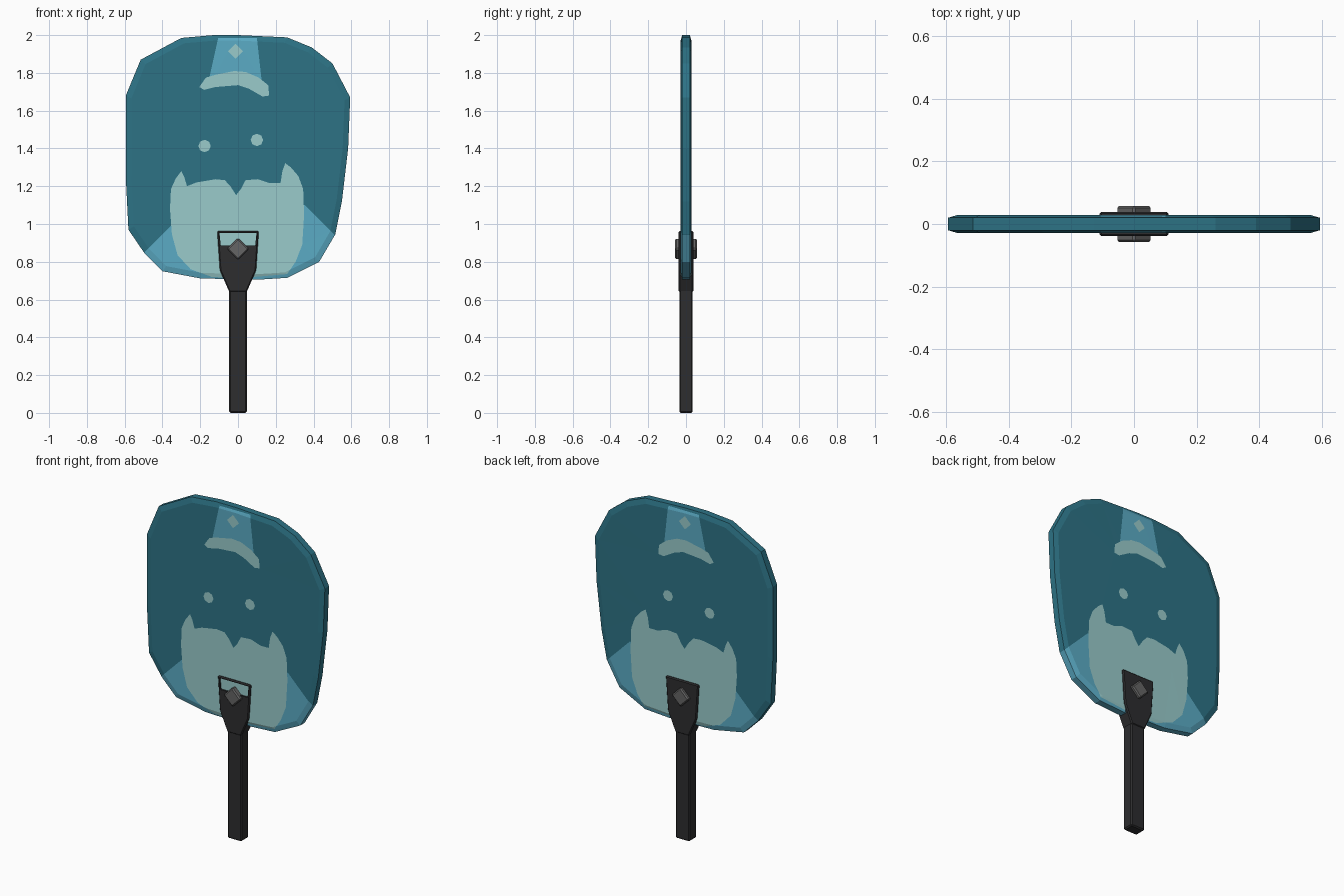
import bpy, bmesh, math
from mathutils import Vector
from mathutils.geometry import delaunay_2d_cdt, intersect_point_line

if "Cube" in bpy.data.objects:
    bpy.data.objects.remove(bpy.data.objects["Cube"], do_unlink=True)


def material(name, r, g, b):
    mat = bpy.data.materials.new(name)
    mat.use_nodes = True
    mat.diffuse_color = (r, g, b, 1)
    shader = mat.node_tree.nodes["Principled BSDF"]
    shader.inputs["Base Color"].default_value = (r, g, b, 1)
    shader.inputs["Roughness"].default_value = 0.8
    return mat


teal = material("dark teal", 0.026, 0.17, 0.235)
blue = material("light blue", 0.105, 0.41, 0.56)
pale = material("pale aqua", 0.32, 0.6, 0.6)
black = material("soft black", 0.026, 0.026, 0.028)
grey = material("bolt grey", 0.13, 0.13, 0.13)


def make_object(name, bm, *mats):
    mesh = bpy.data.meshes.new(name)
    bm.to_mesh(mesh)
    bm.free()
    for mat in mats:
        mesh.materials.append(mat)
    obj = bpy.data.objects.new(name, mesh)
    bpy.context.collection.objects.link(obj)
    return obj


def prism(name, points, front, back, mat, bevel=0):
    """Extrude an (x, z) outline along y, with optional chamfered edges."""
    bm = bmesh.new()
    face = bm.faces.new([bm.verts.new((x, front, z)) for x, z in points])
    extruded = bmesh.ops.extrude_face_region(bm, geom=[face])["geom"]
    moved = [v for v in extruded if isinstance(v, bmesh.types.BMVert)]
    bmesh.ops.translate(bm, verts=moved, vec=(0, back - front, 0))
    bmesh.ops.recalc_face_normals(bm, faces=bm.faces)
    if bevel:
        bmesh.ops.bevel(bm, geom=bm.edges[:], offset=bevel, segments=1,
                        affect='EDGES', profile=0.5)
    return make_object(name, bm, mat)


def regular(cx, cz, radius, sides):
    return [(cx + radius * math.cos(math.tau * i / sides),
             cz + radius * math.sin(math.tau * i / sides)) for i in range(sides)]


def mirrored(half):
    """Complete a right-hand outline with its left-hand copy."""
    return half + [(-x, z) for x, z in reversed(half)]


def counter_clockwise(points):
    area = sum(a[0] * b[1] - b[0] * a[1]
               for a, b in zip(points, points[1:] + points[:1]))
    return points if area > 0 else points[::-1]


# Blade outline and painted regions, later ones lying over earlier ones
outline = counter_clockwise([
    (-.3, 1.985), (-.13, 2), (0, 2), (.26, 1.988), (.39, 1.935), (.5, 1.85),
    (.594, 1.67), (.583, 1.4), (.55, 1.12), (.515, .945), (.43, .8),
    (.26, .715), (.1, .705), (-.2, .712), (-.4, .75), (-.495, .845),
    (-.58, .97), (-.594, 1.25), (-.594, 1.68), (-.515, 1.87)])
lower_corners = [(-.6, .745), (-.245, 1.1), (.355, 1.1), (.6, .855),
                 (.6, .65), (-.6, .65)]
hat = [(-.105, 1.985), (.1, 1.985), (.125, 1.76), (-.155, 1.76)]
brim = [(-.205, 1.725), (-.18, 1.71), (-.12, 1.725), (0, 1.735), (.06, 1.715),
        (.13, 1.675), (.165, 1.68), (.16, 1.735), (.11, 1.775), (.04, 1.805),
        (-.02, 1.81), (-.12, 1.79), (-.17, 1.775)]
beard = [(-.355, 1.185), (-.33, 1.24), (-.3, 1.28), (-.285, 1.25), (-.27, 1.2),
         (-.22, 1.22), (-.12, 1.237), (-.07, 1.232), (-.04, 1.2), (-.01, 1.153),
         (.015, 1.185), (.04, 1.232), (.105, 1.237), (.17, 1.216), (.225, 1.216),
         (.235, 1.28), (.25, 1.322), (.28, 1.3), (.32, 1.253), (.345, 1.185),
         (.35, 1.05), (.34, .89), (.305, .8), (.26, .735), (0, .712),
         (-.14, .72), (-.25, .76), (-.32, .835), (-.35, .945), (-.36, 1.08)]
TEAL, BLUE, PALE = range(3)
CHAMFER = 0.03
inner = [(x * 0.95, 1.352 + (z - 1.352) * 0.955) for x, z in outline]
regions = [(outline, TEAL), (inner, None), (lower_corners, BLUE), (hat, BLUE),
           (regular(-.013, 1.915, .04, 4), PALE), (brim, PALE), (beard, PALE),
           (regular(-.177, 1.413, .033, 8), PALE),
           (regular(.1, 1.445, .033, 8), PALE)]


def half_thickness(p):
    """Full thickness inside, thinning towards the rim."""
    nearest = 1
    for a, b in zip(outline, outline[1:] + outline[:1]):
        a, b = Vector((*a, 0)), Vector((*b, 0))
        foot, t = intersect_point_line(Vector((*p, 0)), a, b)
        foot = a.lerp(b, min(max(t, 0), 1))
        nearest = min(nearest, (foot - Vector((*p, 0))).length)
    return 0.02 + 0.009 * min(nearest / CHAMFER, 1)


# Blade: cut the flat shape along the painted borders, then give it two sides
points, loops = [], []
for shape, _ in regions:
    start = len(points)
    points += [Vector(p) for p in counter_clockwise(shape)]
    loops.append(list(range(start, len(points))))
cut_points, _, cut_faces, _, _, origins = delaunay_2d_cdt(
    points, [], loops, 1, 1e-5, True)

bm = bmesh.new()
front, back, edges = {}, {}, {}
for face, origin in zip(cut_faces, origins):
    if 0 not in origin:
        continue
    paint = [regions[i][1] for i in sorted(origin) if regions[i][1] is not None][-1]
    for i in face:
        if i not in front:
            x, z = cut_points[i]
            depth = half_thickness((x, z))
            front[i] = bm.verts.new((x, -depth, z))
            back[i] = bm.verts.new((x, depth, z))
    bm.faces.new([front[i] for i in face]).material_index = paint
    bm.faces.new([back[i] for i in reversed(face)]).material_index = paint
    for a, b in zip(face, face[1:] + face[:1]):
        edges[a, b] = paint
for (a, b), paint in edges.items():
    if (b, a) not in edges:
        rim = bm.faces.new((front[b], front[a], back[a], back[b]))
        rim.material_index = paint
make_object("blade", bm, teal, blue, pale)

# Handle
prism("handle", mirrored([(.047, 0), (.047, .67)]), -.035, .035, black, .007)

# Clamp gripping the blade, with a window in its front plate
clamp = prism("clamp", mirrored([(.046, .64), (.096, .755), (.11, .963)]),
              -.039, .039, black, .006)
cutter = prism("window_cutter", mirrored([(.091, .885), (.098, .953)]),
               -.1, -.015, black)
cutter.hide_render = True
cutter.hide_set(True)
window = clamp.modifiers.new("window", 'BOOLEAN')
window.operation = 'DIFFERENCE'
window.solver = 'EXACT'
window.object = cutter

# Diamond bolts on both sides
for side, name in ((-1, "front_bolt"), (1, "back_bolt")):
    prism(name, regular(0, .868, .058, 4), side * .02, side * .058, grey, .007)
